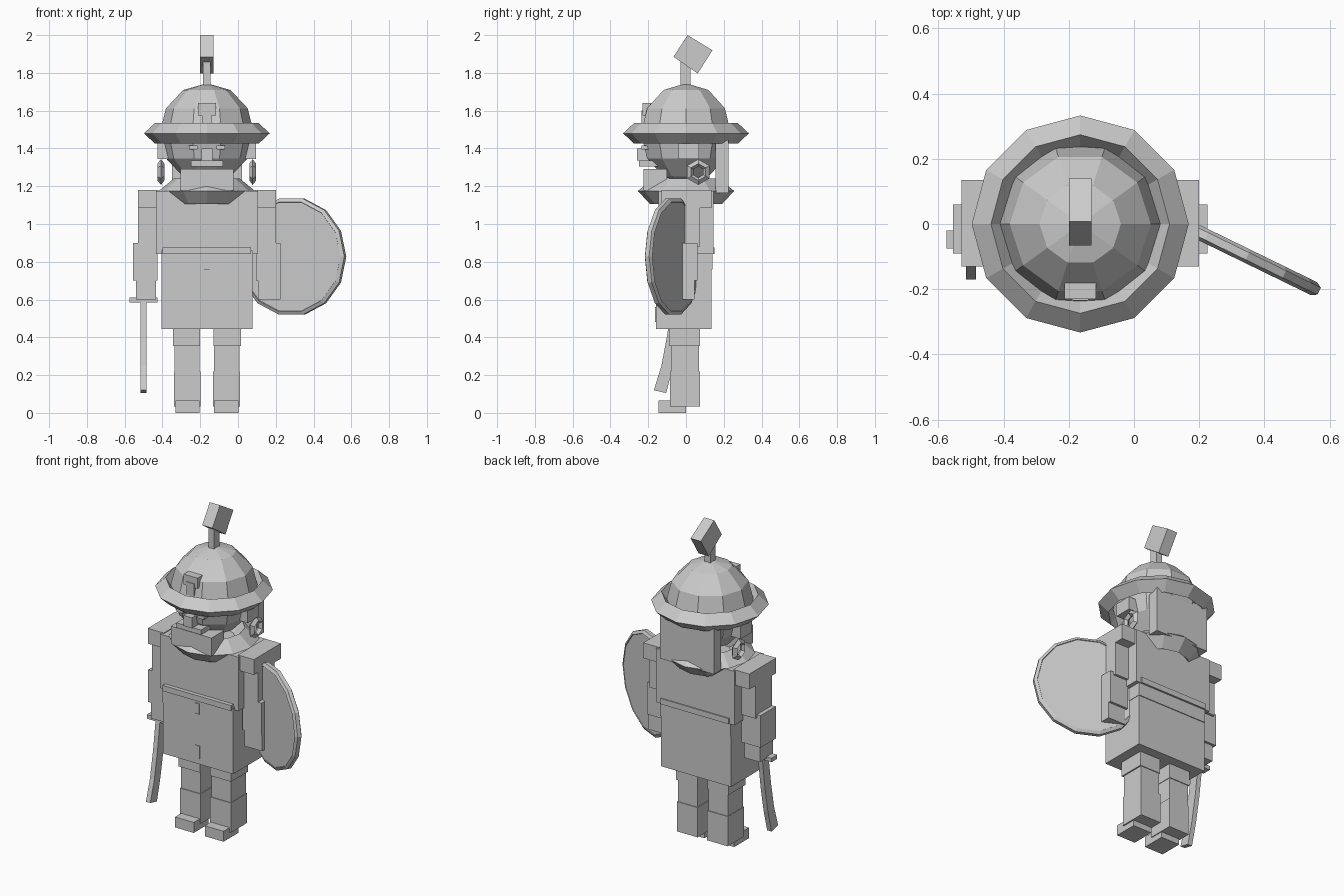
import bpy, math
from mathutils import Matrix, Vector

if "Cube" in bpy.data.objects:
    bpy.data.objects.remove(bpy.data.objects["Cube"])

CX = -0.165  # centre line of the figure

grey = bpy.data.materials.new("plain_grey")
grey.diffuse_color = (0.6, 0.6, 0.6, 1)
grey.use_nodes = True
grey.node_tree.nodes["Principled BSDF"].inputs["Base Color"].default_value = grey.diffuse_color


def mesh_object(name, verts, faces):
    me = bpy.data.meshes.new(name)
    me.from_pydata(verts, [], faces)
    me.materials.append(grey)
    ob = bpy.data.objects.new(name, me)
    bpy.context.collection.objects.link(ob)
    return ob


def prism(name, ring_a, ring_b):
    """Closed solid between two matching outlines."""
    n = len(ring_a)
    faces = [[i, (i + 1) % n, n + (i + 1) % n, n + i] for i in range(n)]
    faces += [list(range(n))[::-1], list(range(n, 2 * n))]
    return mesh_object(name, list(ring_a) + list(ring_b), faces)


def box(name, x, y, z):
    def ring(h):
        return [(x[0], y[0], h), (x[1], y[0], h), (x[1], y[1], h), (x[0], y[1], h)]
    return prism(name, ring(z[0]), ring(z[1]))


def pair(name, x, y, z):
    """Box on the figure's right, and its mirror on the left."""
    box(name + "_right", x, y, z)
    box(name + "_left", (2 * CX - x[1], 2 * CX - x[0]), y, z)


def hoop(name, profile, n, matrix, turn=0.0):
    """Closed profile of (radius, height) spun into a faceted ring."""
    m = len(profile)
    verts, faces = [], []
    for i in range(n):
        a = 2 * math.pi * i / n + turn
        verts += [matrix @ Vector((r * math.cos(a), r * math.sin(a), h)) for r, h in profile]
        for j in range(m):
            k = (i + 1) % n
            faces.append([i * m + j, k * m + j, k * m + (j + 1) % m, i * m + (j + 1) % m])
    return mesh_object(name, verts, faces)


def side_prism(name, pts, x):
    """Side outline of (y, z) points, extruded across x."""
    return prism(name, [(x[0], p, q) for p, q in pts], [(x[1], p, q) for p, q in pts])


# Head and helmet dome
bpy.ops.mesh.primitive_uv_sphere_add(segments=10, ring_count=6, radius=1)
dome = bpy.context.object
dome.name = "head_and_dome"
dome.data.materials.append(grey)
dome.data.transform(Matrix.Translation((CX, 0, 1.48)) @ Matrix.Diagonal((0.25, 0.25, 0.265, 1))
                    @ Matrix.Rotation(math.pi / 2, 4, 'Z'))

# Helmet brim and collar
hoop("helmet_brim", [(0.333, 1.48), (0.274, 1.535), (0.235, 1.48), (0.274, 1.425)], 12,
     Matrix.Translation((CX, 0, 0)))
hoop("collar", [(0.255, 1.175), (0.175, 1.24), (0.12, 1.175), (0.19, 1.105)], 12,
     Matrix.Translation((CX, 0, 0)))

# Helmet badge and plume
box("badge_cap", (-0.213, -0.117), (-0.23, -0.18), (1.575, 1.64))
box("badge_stem", (-0.19, -0.14), (-0.235, -0.18), (1.52, 1.6))
box("plume_stem", (-0.185, -0.145), (-0.028, 0.025), (1.72, 1.87))
side_prism("plume_block", [(0.008, 2.0), (-0.066, 1.885), (0.062, 1.797), (0.14, 1.92)], (-0.2, -0.13))

# Face
pair("eye", (-0.26, -0.215), (-0.235, -0.18), (1.395, 1.415))
box("nose", (-0.193, -0.135), (-0.26, -0.18), (1.335, 1.4))
box("mouth", (-0.25, -0.08), (-0.25, -0.15), (1.305, 1.335))
box("beard", (-0.305, -0.025), (-0.225, -0.1), (1.178, 1.29))

# Neck guard, ears and earrings
side_prism("neck_guard", [(0.155, 1.165), (0.225, 1.165), (0.225, 1.445), (0.155, 1.425)], (-0.35, 0.02))
pair("ear", (-0.425, -0.36), (-0.04, 0.07), (1.345, 1.425))
for side, x in (("right", -0.408), ("left", 0.078)):
    hoop("earring_" + side, [(0.068, 0), (0.045, 0.018), (0.03, 0), (0.045, -0.018)], 6,
         Matrix.Translation((x, 0.065, 1.275)) @ Matrix.Rotation(math.pi / 2, 4, 'Y'))

# Torso, skirt, belt
box("torso", (-0.435, 0.105), (-0.145, 0.145), (0.84, 1.175))
box("skirt", (-0.405, 0.077), (-0.158, 0.135), (0.445, 0.86))
box("waist_band", (-0.405, 0.08), (-0.162, 0.14), (0.76, 0.85))
box("belt", (-0.4, 0.07), (-0.17, 0.152), (0.84, 0.875))
box("buckle", (-0.18, -0.15), (-0.168, -0.15), (0.76, 0.825))
box("skirt_strap", (-0.18, -0.15), (-0.164, -0.15), (0.48, 0.56))
box("skirt_seam", (-0.17, -0.16), (-0.16, -0.15), (0.445, 0.76))

# Arms
pair("shoulder", (-0.53, -0.42), (-0.13, 0.135), (1.085, 1.18))
pair("upper_arm", (-0.53, -0.42), (-0.09, 0.075), (0.88, 1.09))
pair("forearm", (-0.555, -0.425), (-0.09, 0.06), (0.7, 0.9))
box("hand_right", (-0.54, -0.435), (-0.085, 0.045), (0.6, 0.7))
box("hand_left", (0.105, 0.225), (-0.085, 0.045), (0.6, 0.7))

# Sword with a curved blade
box("sword_guard", (-0.575, -0.425), (-0.075, -0.02), (0.585, 0.61))
spine = [(-0.015, 0.59), (-0.04, 0.4), (-0.07, 0.24), (-0.105, 0.105)]
edge = [(-0.17, 0.12), (-0.13, 0.25), (-0.1, 0.41), (-0.075, 0.59)]
side_prism("sword_blade", spine + edge, (-0.515, -0.485))

# Round shield, turned outward
mat = (Matrix.Translation((0.285, -0.068, 0.827)) @ Matrix.Rotation(math.radians(-26), 4, 'Z')
       @ Matrix.Rotation(math.pi / 2, 4, 'X'))
hoop("shield_rim", [(0.315, 0.012), (0.297, 0.022), (0.285, 0.0), (0.297, -0.022), (0.315, -0.012)],
     14, mat)


def disc(h):
    return [mat @ Vector((0.297 * math.cos(math.tau * i / 14), 0.297 * math.sin(math.tau * i / 14), h))
            for i in range(14)]


prism("shield_face", disc(-0.018), disc(0.018))

# Legs and feet
pair("thigh", (-0.345, -0.2), (-0.09, 0.075), (0.355, 0.46))
pair("shin", (-0.337, -0.203), (-0.08, 0.07), (0.2, 0.36))
pair("boot", (-0.34, -0.198), (-0.085, 0.075), (0.035, 0.22))
pair("foot", (-0.332, -0.203), (-0.145, 0.0), (0.0, 0.065))

bpy.context.view_layer.update()
